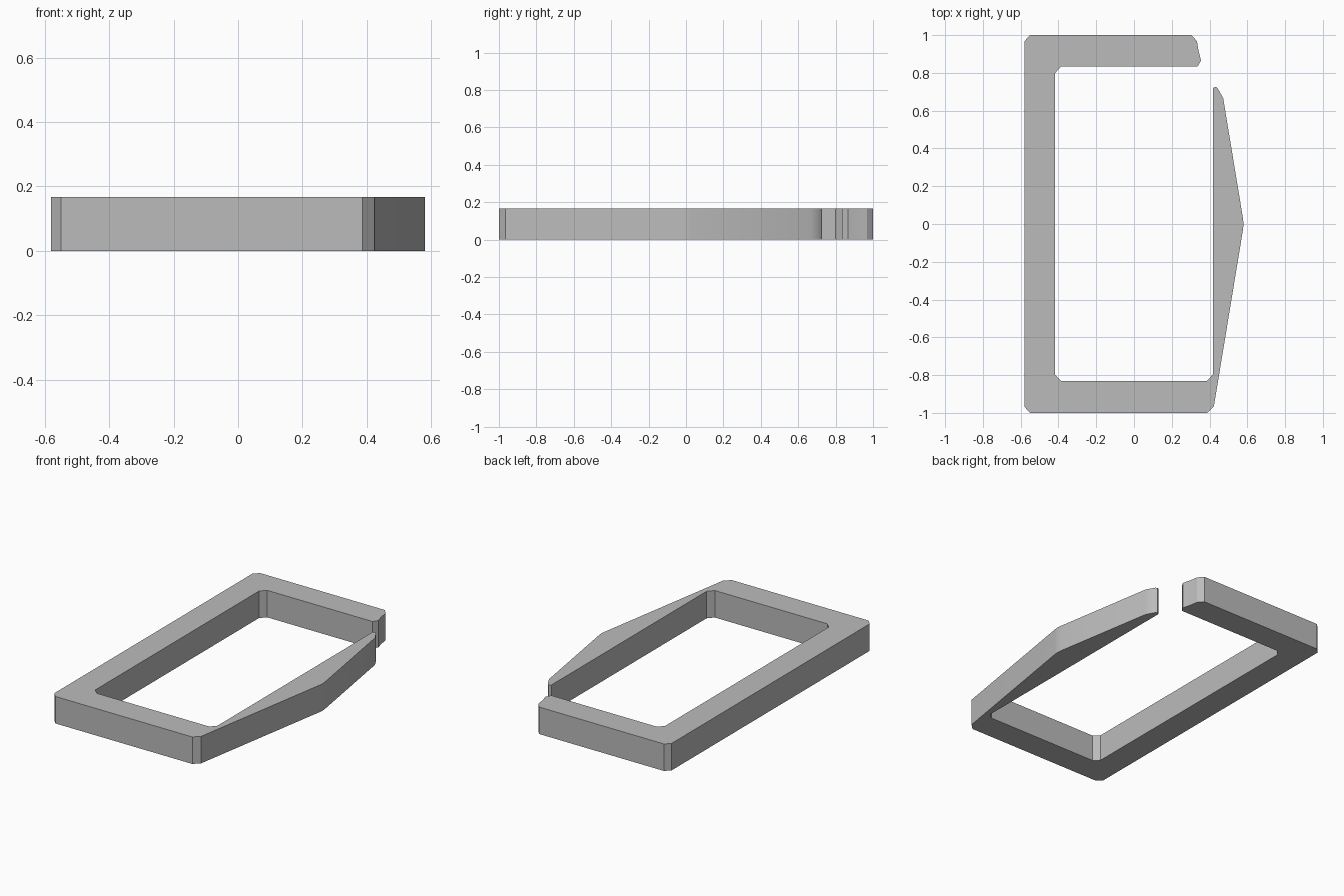
import bpy
import bmesh
from math import radians

HEIGHT = 0.167

cube = bpy.data.objects.get("Cube")
if cube:
    bpy.data.objects.remove(cube, do_unlink=True)

# Plain grey material
grey = bpy.data.materials.new("plain grey")
grey.use_nodes = True
colour = (0.5, 0.5, 0.5, 1)
grey.diffuse_color = colour
grey.node_tree.nodes["Principled BSDF"].inputs["Base Color"].default_value = colour


def extrude_profile(name, points, height):
    """Extrude a closed counter-clockwise outline up from the ground."""
    bm = bmesh.new()
    base = bm.faces.new([bm.verts.new((x, y, 0)) for x, y in points])
    top = bmesh.ops.extrude_face_region(bm, geom=[base], use_keep_orig=True)
    for item in top["geom"]:
        if isinstance(item, bmesh.types.BMVert):
            item.co.z = height
    bmesh.ops.recalc_face_normals(bm, faces=bm.faces)
    mesh = bpy.data.meshes.new(name)
    bm.to_mesh(mesh)
    bm.free()
    mesh.materials.append(grey)
    obj = bpy.data.objects.new(name, mesh)
    bpy.context.collection.objects.link(obj)
    return obj


# Outer edge: chamfered corners, then the bowed gate arm up to its rounded tip
outer_edge = [
    (-0.58, 0.968), (-0.58, -0.968), (-0.55, -1), (0.387, -1), (0.423, -0.965),
    (0.577, -0.03), (0.58, 0), (0.577, 0.03),
    (0.472, 0.667), (0.442, 0.72), (0.431, 0.727), (0.417, 0.72),
]
# Inner edge: down the straight side of the arm and around the opening
inner_edge = [
    (0.417, -0.797), (0.385, -0.832), (-0.385, -0.832), (-0.417, -0.8),
    (-0.417, 0.8), (-0.385, 0.835),
]
# Blunt hook end facing the gap
hook_end = [(0.337, 0.835), (0.355, 0.865), (0.342, 0.915), (0.333, 0.968), (0.305, 1), (-0.55, 1)]

clip = extrude_profile("open_clip_frame", outer_edge + inner_edge + hook_end, HEIGHT)

# Soften the gentle bends of the arm, keep the chamfers crisp
bpy.ops.object.select_all(action="DESELECT")
clip.select_set(True)
bpy.context.view_layer.objects.active = clip
bpy.ops.object.shade_smooth_by_angle(angle=radians(30))
